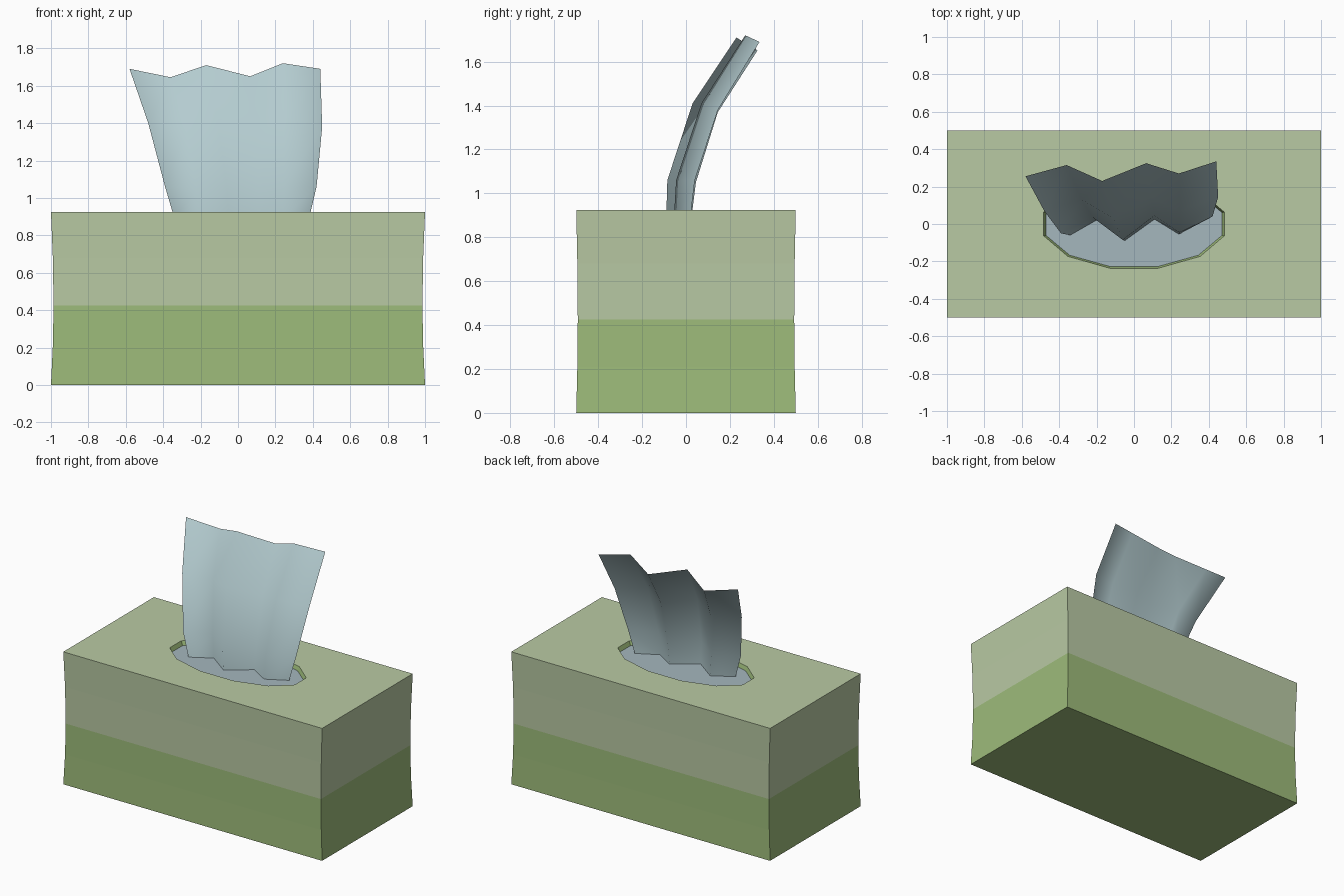
import bpy, bmesh, math

if "Cube" in bpy.data.objects:
    bpy.data.objects.remove(bpy.data.objects["Cube"])


def material(name, rgb):
    m = bpy.data.materials.new(name)
    lin = [((c / 255 + 0.055) / 1.055) ** 2.4 for c in rgb]
    m.diffuse_color = (*lin, 1)
    m.use_nodes = True
    m.node_tree.nodes["Principled BSDF"].inputs["Base Color"].default_value = m.diffuse_color
    return m


def make_object(name, bm, mats):
    mesh = bpy.data.meshes.new(name)
    bm.to_mesh(mesh)
    bm.free()
    for m in mats:
        mesh.materials.append(m)
    obj = bpy.data.objects.new(name, mesh)
    bpy.context.collection.objects.link(obj)
    return obj


def ring(bm, points, z):
    return [bm.verts.new((x, y, z)) for x, y in points]


def bridge(bm, a, b, mat=0, smooth=False):
    n = len(a)
    for i in range(n):
        f = bm.faces.new((a[i], a[(i + 1) % n], b[(i + 1) % n], b[i]))
        f.material_index = mat
        f.smooth = smooth


def oval(rx, ry, n=12):
    angles = [2 * math.pi * (i + 0.5) / n for i in range(n)]
    return [(rx * math.cos(a), ry * math.sin(a)) for a in angles]


pale = material("pale_green", (185, 202, 164))
green = material("leaf_green", (157, 187, 122))
film_blue = material("film_blue_grey", (165, 183, 190))
paper = material("tissue_pale_blue", (180, 204, 208))

H, SPLIT, FILM_Z = 0.925, 0.425, 0.895

# Carton: slightly pinched walls, lower band green, upper band pale
bm = bmesh.new()
profile = [(0, 1), (0.21, 0.99), (SPLIT, 0.986), (0.68, 0.99), (H, 1)]
corners = [(-1, -0.5), (1, -0.5), (1, 0.5), (-1, 0.5)]
rings = [ring(bm, [(x * s, y * s) for x, y in corners], z) for z, s in profile]
for (z, _), a, b in zip(profile, rings, rings[1:]):
    bridge(bm, a, b, 1 if z < SPLIT else 0)
bm.faces.new(rings[0][::-1]).material_index = 1

# Top with its oval opening and the tapered rim inside it
hole = ring(bm, oval(0.5, 0.245), H)
edges = [bm.edges.get((rings[-1][i], rings[-1][(i + 1) % 4])) for i in range(4)]
edges += [bm.edges.new((hole[i], hole[(i + 1) % 12])) for i in range(12)]
bmesh.ops.triangle_fill(bm, edges=edges, use_beauty=True, normal=(0, 0, 1))
low = ring(bm, oval(0.487, 0.236), FILM_Z)
bridge(bm, low, hole, 1)
bmesh.ops.recalc_face_normals(bm, faces=bm.faces)
make_object("carton", bm, [pale, green])

# Film closing the opening
bm = bmesh.new()
bm.faces.new(ring(bm, oval(0.487, 0.236), FILM_Z + 0.001))
make_object("opening_film", bm, [film_blue])

# Tissue: pleated sheet, rows of (x, y, z) from the slot to the ragged top edge
rows = [
    [(-.34, -.06, .89), (-.20, .02, .89), (-.05, -.09, .89),
     (.11, .025, .89), (.24, -.055, .89), (.38, .02, .89)],
    [(-.39, -.05, 1.06), (-.22, .035, 1.05), (-.06, -.085, 1.06),
     (.11, .045, 1.05), (.245, -.045, 1.06), (.42, .04, 1.06)],
    [(-.48, .07, 1.40), (-.28, .13, 1.38), (-.11, .03, 1.41),
     (.09, .145, 1.37), (.245, .07, 1.41), (.45, .145, 1.38)],
    [(-.58, .255, 1.69), (-.36, .315, 1.645), (-.17, .23, 1.71),
     (.065, .325, 1.65), (.24, .27, 1.72), (.44, .335, 1.69)],
]
bm = bmesh.new()
grid = [[bm.verts.new(p) for p in row] for row in rows]
for a, b in zip(grid, grid[1:]):
    for i in range(5):
        bm.faces.new((a[i], a[i + 1], b[i + 1], b[i])).smooth = True
make_object("tissue", bm, [paper])
